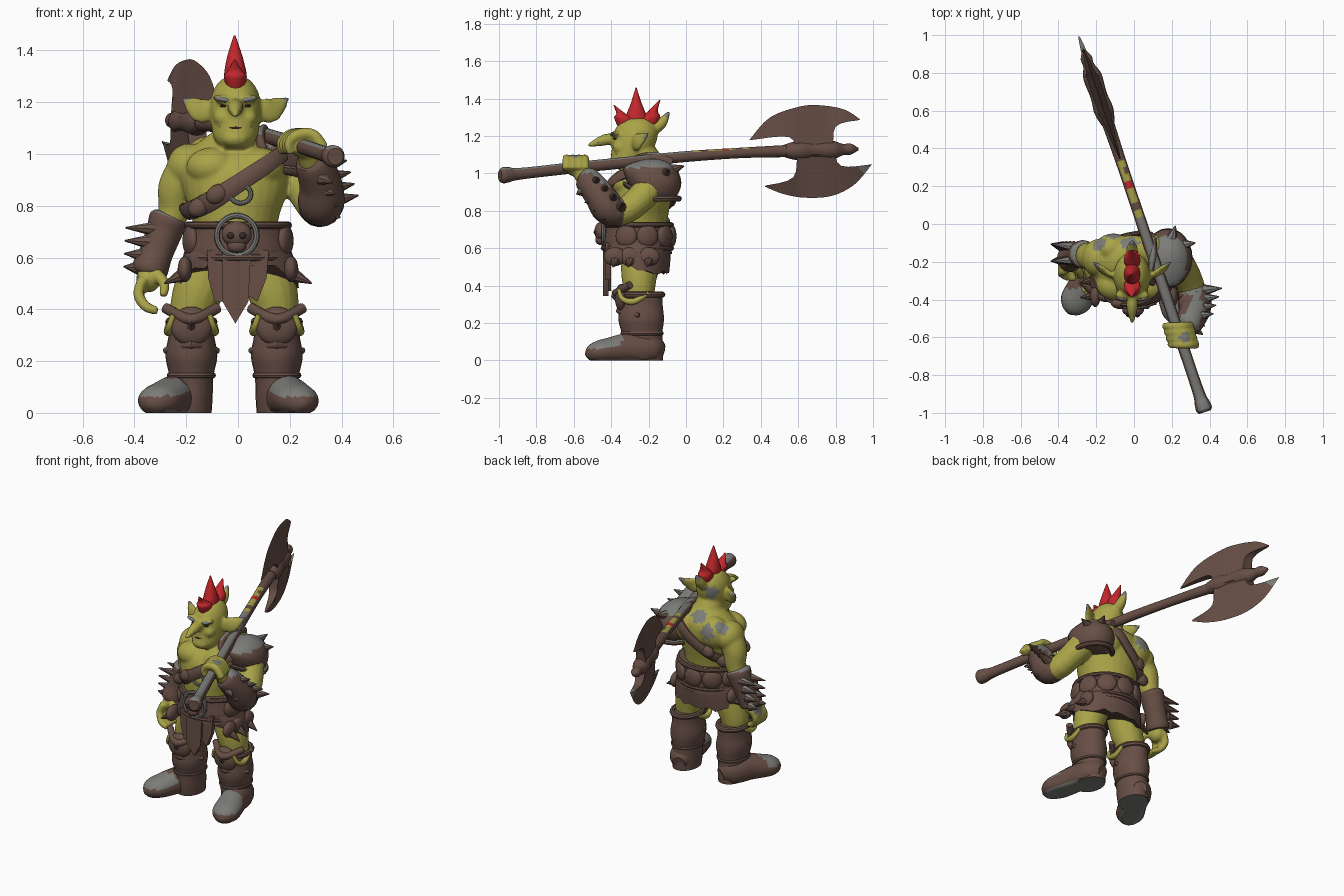
import bpy, bmesh
from math import sin, cos, pi, radians
from mathutils import Vector, Matrix, Euler

if "Cube" in bpy.data.objects:
    bpy.data.objects.remove(bpy.data.objects["Cube"])


def material(name, r, g, b):
    mat = bpy.data.materials.new(name)
    mat.use_nodes = True
    mat.diffuse_color = (r, g, b, 1)
    mat.node_tree.nodes["Principled BSDF"].inputs["Base Color"].default_value = (r, g, b, 1)
    return mat


skin = material("olive skin", .4, .37, .065)
leather = material("brown leather", .135, .077, .06)
grey = material("worn grey", .2, .2, .19)
red = material("red hair", .55, .02, .025)
dark = material("dark brown", .04, .025, .02)


def finish(name, bm, mats, rule=None, angle=40):
    bmesh.ops.recalc_face_normals(bm, faces=bm.faces)
    bm.normal_update()
    for face in bm.faces:
        face.smooth = True
        if rule:
            face.material_index = int(rule(face.normal, face.calc_center_median()))
    mesh = bpy.data.meshes.new(name)
    bm.to_mesh(mesh)
    bm.free()
    for mat in mats:
        mesh.materials.append(mat)
    mesh.set_sharp_from_angle(angle=radians(angle))
    obj = bpy.data.objects.new(name, mesh)
    bpy.context.collection.objects.link(obj)
    return obj


def spline(points, steps, closed=False):
    pts = [Vector(p) for p in points]
    n = len(pts)
    pick = (lambda i: pts[i % n]) if closed else (lambda i: pts[min(max(i, 0), n - 1)])
    out = []
    for i in range(n if closed else n - 1):
        a, b, c, d = (pick(i + k) for k in (-1, 0, 1, 2))
        for s in range(steps):
            t = s / steps
            out.append((b * 2 + (c - a) * t + (a * 2 - b * 5 + c * 4 - d) * t * t
                        + (b * 3 - a - c * 3 + d) * t ** 3) / 2)
    return out if closed else out + [pts[-1]]


def tube(bm, points, flat=False, closed=False, sides=16, steps=4, ref=None):
    """Loft of elliptic rings; each point is x, y, z, radius and optional second radius."""
    path = spline([(*p, p[3]) if len(p) == 4 else p for p in points], steps, closed)
    n, rings = len(path), []
    span = (path[-1].xyz - path[0].xyz).normalized()
    ref = Vector(ref or ((0, 0, 1) if abs(span.y) > .9 else (0, 1, 0)))
    for i, p in enumerate(path):
        after = path[(i + 1) % n] if closed else path[min(i + 1, n - 1)]
        before = path[i - 1] if closed else path[max(i - 1, 0)]
        t = Vector((0, 0, 1)) if flat else (after.xyz - before.xyz).normalized()
        u = ref.cross(t).normalized()
        v = t.cross(u)
        rings.append([bm.verts.new(p.xyz + u * cos(a) * max(p[3], .002) + v * sin(a) * max(p[4], .002))
                      for a in (2 * pi * k / sides for k in range(sides))])
    for i in range(n if closed else n - 1):
        low, high = rings[i], rings[(i + 1) % n]
        for k in range(sides):
            m = (k + 1) % sides
            bm.faces.new((low[k], low[m], high[m], high[k]))
    if not closed:
        bm.faces.new(rings[0])
        bm.faces.new(rings[-1])


def ball(bm, centre, size, rot=(0, 0, 0)):
    bmesh.ops.create_uvsphere(bm, u_segments=24, v_segments=14, radius=1,
                              matrix=Matrix.LocRotScale(Vector(centre), Euler(rot), Vector(size)))


def spike(bm, base, tip, r):
    tube(bm, [(*base, r), (*tip, .003)], sides=8, steps=1)


def hoop(bm, centre, rx, ry, r, upright=False):
    x, y, z = centre
    pts = []
    for k in range(12):
        a, b = rx * cos(k * pi / 6), ry * sin(k * pi / 6)
        pts.append((x + a, y, z + b, r) if upright else (x + a, y + b, z, r))
    tube(bm, pts, closed=True, sides=8, steps=2, ref=(0, 1, 0) if upright else (0, 0, 1))


def plate(bm, outline, y, depth):
    face = bm.faces.new([bm.verts.new((x, y, z)) for x, z in outline])
    new = bmesh.ops.extrude_face_region(bm, geom=[face])["geom"]
    bmesh.ops.translate(bm, vec=(0, depth, 0), verts=[g for g in new if isinstance(g, bmesh.types.BMVert)])


# Skin: torso, head, ears, nose, arms, hands and thighs fused into one body
bm = bmesh.new()
tube(bm, [(-.01, -.26, .58, .16, .15), (-.01, -.26, .74, .165, .16), (-.01, -.25, .85, .2, .17),
          (-.01, -.23, .95, .215, .17), (-.01, -.2, 1.03, .16, .13), (-.01, -.21, 1.09, .08, .08)],
     flat=True, sides=28)
tube(bm, [(-.01, -.18, .99, .1), (-.01, -.26, 1.14, .08)])
tube(bm, [(-.01, -.33, 1.025, .055, .05), (-.01, -.315, 1.06, .083, .088), (-.01, -.29, 1.12, .095, .108),
          (-.01, -.275, 1.18, .098, .12), (-.01, -.265, 1.24, .088, .112), (-.01, -.26, 1.285, .057, .075),
          (-.01, -.26, 1.3, .02, .03)], flat=True, sides=24)
ball(bm, (-.01, -.37, 1.06), (.055, .04, .035))
for s in (-1, 1):
    ball(bm, (s * .09 - .01, -.32, .95), (.1, .085, .075))
    ball(bm, (s * .1 - .01, -.13, .97), (.1, .08, .1))
    ball(bm, (s * .05 - .01, -.35, 1.14), (.035, .04, .035))
    ball(bm, (s * .045 - .01, -.375, 1.21), (.045, .025, .017), (0, s * -.2, 0))
    tube(bm, [(s * .07 - .01, -.28, 1.165, .03, .02), (s * .13 - .01, -.26, 1.168, .05, .018),
              (s * .17 - .01, -.23, 1.19, .033, .014), (s * .205 - .01, -.2, 1.217, .006, .006)])
    tube(bm, [(s * .09 - .01, -.24, .62, .1), (s * .14 - .01, -.25, .48, .098),
              (s * .165 - .015, -.25, .38, .085), (s * .165 - .015, -.25, .28, .07)])
tube(bm, [(-.01, -.35, 1.19, .025), (-.01, -.42, 1.182, .031), (-.01, -.47, 1.168, .024), (-.01, -.525, 1.148, .008)])
tube(bm, [(-.01, -.18, 1.23, .03), (-.01, -.13, 1.27, .03), (-.01, -.09, 1.33, .008)])
ball(bm, (-.19, -.18, .95), (.085, .1, .09))
tube(bm, [(-.185, -.18, .955, .08), (-.235, -.17, .87, .074), (-.25, -.16, .77, .06),
          (-.31, -.17, .65, .05), (-.34, -.19, .54, .042)])
ball(bm, (-.345, -.2, .52), (.048, .055, .055))
for k in range(4):
    y = -.16 - .03 * k
    tube(bm, [(-.365, y, .52, .02), (-.385, y - .01, .46, .021), (-.355, y - .03, .41, .02), (-.31, y - .04, .395, .016)])
tube(bm, [(-.32, -.23, .54, .025), (-.285, -.26, .5, .021), (-.29, -.28, .45, .016)])
ball(bm, (.21, -.17, .96), (.085, .1, .09))
tube(bm, [(.2, -.16, .97, .085), (.26, -.24, .87, .078), (.31, -.35, .79, .07), (.315, -.44, .85, .06),
          (.28, -.54, .97, .045), (.26, -.59, 1.04, .04)])
ball(bm, (.255, -.595, 1.035), (.06, .055, .05))
for k in range(4):
    y, x = -.54 - .033 * k, .01 * k
    tube(bm, [(.3 + x, y, 1.02, .024), (.26 + x, y, 1.075, .022), (.2 + x, y, 1.075, .021),
              (.165 + x, y, 1.04, .018), (.175 + x, y, 1., .014)])
body = finish("body", bm, [skin, grey])
remesh = body.modifiers.new("fuse", "REMESH")
remesh.mode, remesh.voxel_size, remesh.use_smooth_shade = "VOXEL", .0085, True
soften = body.modifiers.new("soften", "SMOOTH")
soften.factor, soften.iterations = .5, 4
bpy.context.view_layer.update()
fused = bpy.data.meshes.new_from_object(body.evaluated_get(bpy.context.evaluated_depsgraph_get()))
body.modifiers.clear()
body.data = fused

# Worn patches painted on the fused skin, with uneven outlines
patches = [((-.11, -.05, 1.), .05), ((-.02, -.1, 1.06), .045), ((-.19, -.1, 1.03), .04), ((-.07, -.17, 1.2), .045),
           ((-.395, -.18, .53), .045), ((-.01, -.09, 1.33), .035), ((.27, -.6, 1.1), .03),
           ((-.22, -.2, 1.22), .04), ((.2, -.2, 1.22), .04)]
for face in fused.polygons:
    c = face.center
    ragged = 1 + .25 * sin(c.x * 130) * cos(c.z * 110 + c.y * 60)
    if any((c - Vector(centre)).length < radius * ragged for centre, radius in patches):
        face.material_index = 1

# Face details
bm = bmesh.new()
tube(bm, [(-.07, -.37, 1.105, .005), (-.01, -.397, 1.1, .006), (.05, -.37, 1.105, .005)], sides=8)
for s in (-1, 1):
    ball(bm, (s * .042 - .01, -.377, 1.186), (.018, .013, .006))
finish("eyes_and_mouth", bm, [dark])
bm = bmesh.new()
for s in (-1, 1):
    ball(bm, (s * .048 - .01, -.388, 1.21), (.036, .018, .01), (0, s * -.2, 0))
ball(bm, (-.01, -.46, 1.17), (.024, .034, .02), (.3, 0, 0))
finish("brows_and_nose_tip", bm, [grey])

# Spiky hair crest
bm = bmesh.new()
for y, tip_y, top, r in ((-.31, -.385, 1.365, .055), (-.265, -.267, 1.458, .065), (-.21, -.14, 1.392, .055)):
    tube(bm, [(-.01, y, 1.25, .035, r), (-.01, (y * 2 + tip_y) / 3, 1.3, .044, r * .9),
              (-.012, (y + tip_y) / 2, 1.25 + (top - 1.25) * .6, .03, r * .45),
              (-.013, tip_y, top, .003, .003)], flat=True, sides=12)
finish("hair_crest", bm, [red])

# Boots with knee guards, and the skin folds at the knees
for s, side, x, toe_x, toe_y in ((-1, "right", -.18, -.315, -.42), (1, "left", .15, .235, -.47)):
    bm = bmesh.new()
    tube(bm, [(x, -.225, 0, .078, .102), (x, -.23, .06, .082, .108), (x, -.235, .14, .085, .108), (x, -.24, .22, .1, .122),
              (x, -.24, .3, .088, .115), (x, -.235, .36, .087, .112)], flat=True, sides=24)
    along = lambda f: (x + (toe_x - x) * f, -.17 + (toe_y + .17) * f)
    tube(bm, [(*along(f), z, r, h) for f, z, r, h in
              ((-.15, .05, .04, .04), (0, .06, .075, .08), (.2, .06, .085, .09), (.5, .06, .08, .085),
               (.8, .05, .085, .072), (1., .045, .08, .06), (1.15, .035, .05, .04), (1.22, .03, .01, .01))],
         ref=(0, 0, 1), sides=20)
    ball(bm, (x, -.345, .335), (.08, .035, .075))
    tube(bm, [(x - .1, -.3, .405, .02), (x, -.375, .36, .022), (x + .1, -.3, .405, .02)])
    tube(bm, [(x - .1, -.25, .24, .012), (x, -.358, .265, .016), (x + .1, -.25, .24, .012)])
    spike(bm, (x, -.36, .33), (x, -.4, .345), .025)
    hoop(bm, (x, -.235, .145), .083, .104, .012)
    hoop(bm, (x, -.235, .352), .084, .108, .017)
    for v in bm.verts:
        v.co.z = max(v.co.z, 0)
    finish(side + "_boot", bm, [leather, grey],
           lambda n, c: (n.z > .4 and c.y < -.34 and c.z < .16) or (n.z < -.8 and c.z < .01))
    bm = bmesh.new()
    for e in (-1, 1):
        tube(bm, [(x + e * .07, -.36, .38, .01), (x + e * .085, -.34, .33, .014),
                  (x + e * .09, -.28, .315, .017), (x + e * .085, -.2, .36, .01)])
    finish(side + "_knee_folds", bm, [skin])

# Skirt, belt, belt plates and hip spikes
bm = bmesh.new()
tube(bm, [(0, -.26, .47, .235, .17), (0, -.26, .56, .225, .178), (0, -.26, .66, .195, .178)], flat=True, sides=32)
for v in bm.verts:
    v.co.z += .12 * max(0, (-.26 - v.co.y) / .17) * max(0, (.64 - v.co.z) / .17)
    v.co.z += .012 * sin(v.co.x * 60) * (v.co.z < .6)
tube(bm, [(0, -.26, .57, .21, .185), (0, -.26, .6, .205, .183), (0, -.26, .63, .205, .187), (0, -.26, .7, .19, .18),
          (0, -.26, .74, .19, .18)], flat=True, sides=32)
for z in (.6, .725):
    hoop(bm, (0, -.26, z), .195, .182, .014)
for k in range(10):
    a = pi * k / 5 + .3
    if sin(a) > -.8:
        ball(bm, (.193 * cos(a), -.26 + .183 * sin(a), .665), (.026, .06, .06), (0, 0, a))
for s in (-1, 1):
    for y in (-.38, -.3, -.2):
        ball(bm, (s * .205, y, .555), (.028, .06, .05))
        spike(bm, (s * .22, y, .53), (s * .285, y - .01, .5), .026)
finish("belt_and_skirt", bm, [leather])

# Loincloth
bm = bmesh.new()
plate(bm, [(-.12, .63), (.12, .63), (.11, .52), (.075, .43), (.045, .45), (-.01, .37), (-.06, .43), (-.09, .43), (-.115, .52)], -.43, .03)
plate(bm, [(-.06, .63), (.05, .63), (.04, .43), (-.01, .345), (-.06, .43)], -.445, .03)
finish("loincloth", bm, [leather])

# Skull buckle and rings
bm = bmesh.new()
ball(bm, (-.005, -.455, .69), (.058, .035, .05))
ball(bm, (-.005, -.46, .645), (.037, .025, .027))
finish("skull_buckle", bm, [leather])
bm = bmesh.new()
for s in (-1, 1):
    ball(bm, (s * .022 - .005, -.482, .685), (.015, .012, .013))
finish("skull_eyes", bm, [dark])
bm = bmesh.new()
hoop(bm, (-.005, -.44, .685), .077, .077, .011, upright=True)
hoop(bm, (.01, -.425, .845), .04, .035, .009, upright=True)
finish("metal_rings", bm, [grey])

# Chest strap with studs
bm = bmesh.new()
tube(bm, [(.19, -.25, 1.02, .015, .03), (.12, -.385, .965, .016, .035), (0, -.425, .885, .016, .037), (-.12, -.4, .81, .016, .04),
          (-.205, -.27, .775, .016, .035), (-.14, -.11, .82, .016, .035), (0, -.055, .92, .016, .035),
          (.1, -.07, 1.01, .016, .035)], closed=True, ref=(-.6, 0, .8), sides=10)
for c in ((-.08, -.42, .845), (-.15, -.385, .795), (-.17, -.13, .8), (-.1, -.08, .86)):
    ball(bm, c, (.045, .028, .036), (0, -.6, 0))
finish("chest_strap", bm, [leather])

# Left shoulder pad, open lower at the side and back than at the front
bm = bmesh.new()
ball(bm, (.18, -.18, .95), (.13, .155, .13))
for v in bm.verts:
    v.co.z = max(v.co.z, .86)
hoop(bm, (.18, -.18, .865), .112, .142, .016)
for v in bm.verts:
    v.co.z += .6 * max(0, -.2 - v.co.y) * min(1, max(0, (1.08 - v.co.z) / .15))
tube(bm, [(.1, -.31, .96, .02, .03), (.085, -.28, 1.05, .02, .035), (.1, -.17, 1.085, .02, .03), (.1, -.08, 1.05, .02, .03)])
for base, tip in (((.26, -.11, 1.), (.325, -.1, 1.02)), ((.2, -.07, 1.02), (.22, -.01, 1.04))):
    spike(bm, base, tip, .03)
finish("shoulder_pad", bm, [leather, grey], lambda n, c: n.z > .68)

# Spiked gauntlets
bm = bmesh.new()
tube(bm, [(-.262, -.16, .765, .05), (-.268, -.16, .75, .074), (-.285, -.16, .7, .07), (-.315, -.17, .62, .065),
          (-.342, -.185, .55, .07), (-.347, -.187, .535, .05)])
for k in range(4):
    z, x = .71 - .05 * k, -.315 - .022 * k
    for y in (-.12, -.19):
        spike(bm, (x, y, z), (x - .12 + .02 * k, y * 1.3 + .05, z + .005), .03)
finish("right_gauntlet", bm, [leather, grey], lambda n, c: n.z > .7)
bm = bmesh.new()
tube(bm, [(.305, -.34, .79, .07), (.32, -.41, .81, .09), (.32, -.46, .88, .083), (.29, -.53, .97, .07), (.28, -.55, .99, .045)])
ball(bm, (.32, -.38, .79), (.075, .07, .06))
for k in range(4):
    y, z = -.35 - .045 * k, .82 + .045 * k
    spike(bm, (.37 - .01 * k, y, z), (.465 - .015 * k, y + .01, z + .02), .032)
    spike(bm, (.35 - .01 * k, y - .07, z - .05), (.395 - .01 * k, y - .1, z - .065), .028)
finish("left_gauntlet", bm, [leather, grey], lambda n, c: n.z > .6)


# Axe: shaft, socket and two crescent blades
def axe_x(y):
    return .042 - .336 * y


def shaft_colour(n, c):
    if c.y > .05:
        return (3 if .2 < c.y < .24 else 2) if n.z > .75 and c.y < .33 and c.y * 20 % 2 < 1.6 else 0
    return n.z > .6


bm = bmesh.new()
tube(bm, [(axe_x(y), y, z, r) for y, z, r in
          ((-.995, .99, .032), (-.98, .99, .043), (-.95, .993, .041), (-.88, .999, .031), (-.6, 1.03, .03), (-.3, 1.06, .03),
           (0, 1.09, .029), (.3, 1.11, .028), (.56, 1.12, .033))], steps=8)
finish("axe_shaft", bm, [leather, grey, skin, red], shaft_colour)
bm = bmesh.new()
tube(bm, [(axe_x(y), y, z, r) for y, z, r in
          ((.53, 1.12, .035), (.6, 1.122, .052), (.68, 1.123, .045), (.78, 1.125, .05), (.84, 1.128, .03),
           (.88, 1.13, .03), (.92, 1.13, .008))])
finish("axe_socket", bm, [leather])


def blade(name, outer, inner):
    bm = bmesh.new()
    edge, root = (spline([(axe_x(y), y, z) for y, z in row], 4) for row in (outer, inner))
    rows = []
    for i, (e, r) in enumerate(zip(edge, root)):
        half = Vector((.004 + .038 * sin(pi * i / (len(edge) - 1)), 0, 0))
        rows.append([bm.verts.new(p) for p in (e, r + half, r - half)])
    for a, b in zip(rows, rows[1:]):
        for k in range(3):
            bm.faces.new((a[k], b[k], b[k - 1], a[k - 1]))
    bm.faces.new(rows[0])
    bm.faces.new(rows[-1])
    finish(name, bm, [leather, grey], lambda n, c: c.y > .93)


blade("upper_blade", [(.34, 1.18), (.45, 1.3), (.62, 1.36), (.74, 1.362), (.85, 1.34), (.93, 1.29)],
      [(.345, 1.178), (.55, 1.195), (.61, 1.11), (.77, 1.11), (.8, 1.25), (.925, 1.285)])
blade("lower_blade", [(.42, .93), (.52, .89), (.64, .87), (.78, .88), (.9, .94), (.995, 1.05)],
      [(.425, .935), (.575, .98), (.61, 1.13), (.77, 1.13), (.83, 1.04), (.99, 1.048)])
